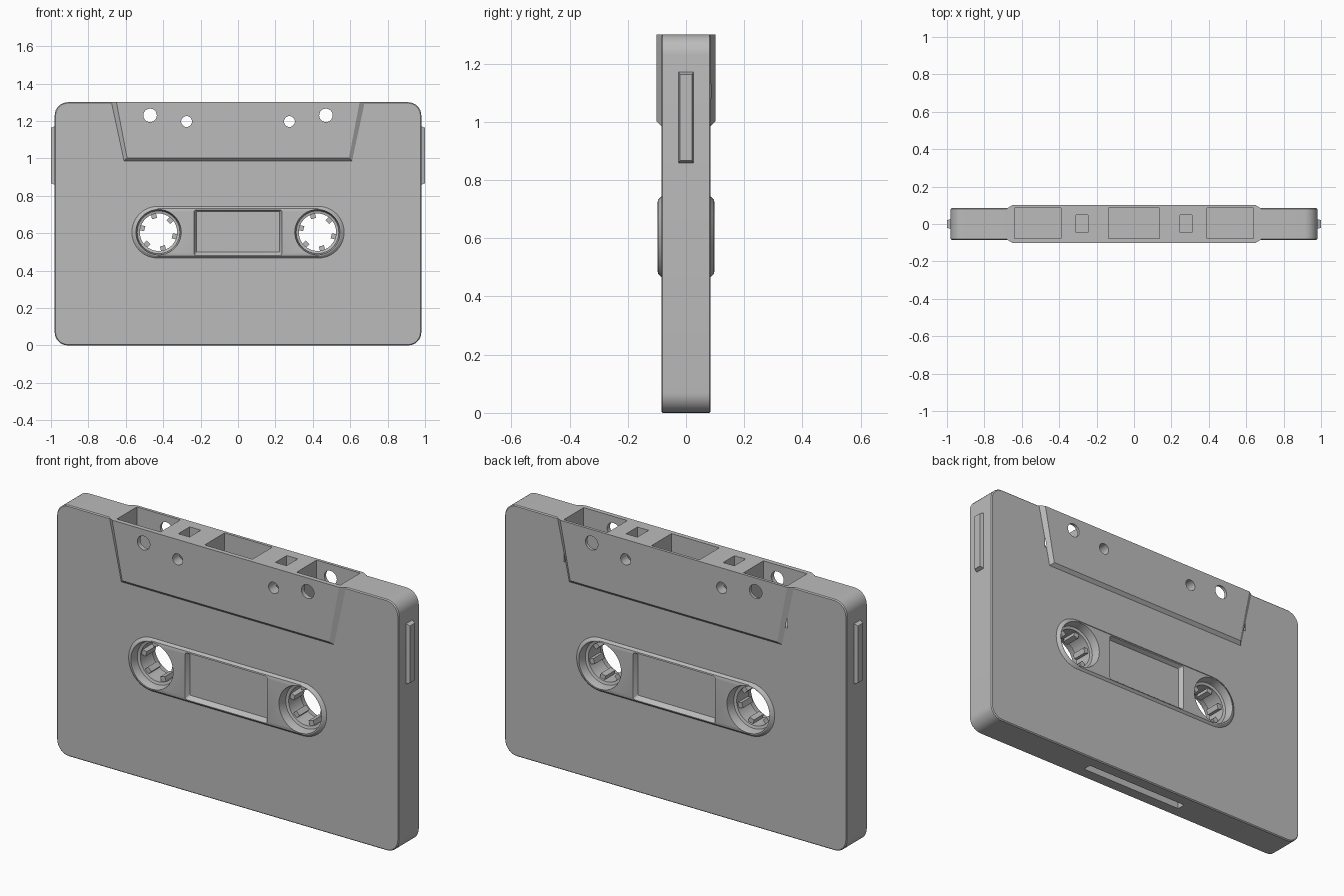
import bpy, bmesh
from math import sin, cos, pi, radians
from mathutils import Matrix

cube = bpy.data.objects.get("Cube")
if cube:
    bpy.data.objects.remove(cube, do_unlink=True)

grey = bpy.data.materials.new("grey plastic")
grey.use_nodes = True
colour = (0.5, 0.5, 0.5, 1)
grey.diffuse_color = colour
grey.node_tree.nodes["Principled BSDF"].inputs["Base Color"].default_value = colour


def finish(name, bm):
    bmesh.ops.recalc_face_normals(bm, faces=bm.faces)
    mesh = bpy.data.meshes.new(name)
    bm.to_mesh(mesh)
    bm.free()
    mesh.materials.append(grey)
    ob = bpy.data.objects.new(name, mesh)
    bpy.context.collection.objects.link(ob)
    return ob


def loft(name, sections, closed=False):
    """Skin equal-length (x, z) outlines placed at depths y."""
    bm = bmesh.new()
    rings = [[bm.verts.new((x, y, z)) for x, z in pts] for pts, y in sections]
    n = len(rings[0])
    pairs = list(zip(rings, rings[1:]))
    if closed:
        pairs.append((rings[-1], rings[0]))
    else:
        bm.faces.new(rings[0])
        bm.faces.new(rings[-1])
    for a, b in pairs:
        for i in range(n):
            j = (i + 1) % n
            bm.faces.new((a[i], a[j], b[j], b[i]))
    return finish(name, bm)


def rounded(hx, z0, z1, r, cx=0, seg=8):
    """Rounded rectangle outline."""
    pts = []
    corners = ((hx - r, z1 - r), (r - hx, z1 - r), (r - hx, z0 + r), (hx - r, z0 + r))
    for k, (x, z) in enumerate(corners):
        for i in range(seg + 1):
            a = (k + i / seg) * pi / 2
            pts.append((cx + x + r * cos(a), z + r * sin(a)))
    return pts


def circle(cx, cz, r, n=40):
    return [(cx + r * cos(2 * pi * i / n), cz + r * sin(2 * pi * i / n)) for i in range(n)]


def box(name, x0, x1, y0, y1, z0, z1):
    rect = [(x0, z0), (x1, z0), (x1, z1), (x0, z1)]
    return loft(name, [(rect, y0), (rect, y1)])


def combine(target, tool, operation):
    mod = target.modifiers.new(operation, "BOOLEAN")
    mod.operation, mod.solver, mod.object = operation, "EXACT", tool
    bpy.context.view_layer.objects.active = target
    bpy.ops.object.modifier_apply(modifier=mod.name)
    bpy.data.objects.remove(tool, do_unlink=True)


def smooth(ob, angle=25):
    bpy.ops.object.select_all(action="DESELECT")
    ob.select_set(True)
    bpy.context.view_layer.objects.active = ob
    bpy.ops.object.shade_smooth_by_angle(angle=radians(angle))


HUB_X, HUB_Z = 0.425, 0.605

# Shell with rounded corners
full, trim = rounded(0.98, 0, 1.3, 0.07), rounded(0.975, 0.005, 1.295, 0.065)
shell = loft("cassette_shell", [(trim, -0.085), (full, -0.08), (full, 0.08), (trim, 0.085)])

# Thick tape-head section along the top edge
wide = [(-0.612, 0.984), (0.612, 0.984), (0.68, 1.3), (-0.68, 1.3)]
slim = [(-0.593, 1.002), (0.593, 1.002), (0.65, 1.3), (-0.65, 1.3)]
combine(shell, loft("head_section", [(slim, -0.101), (wide, -0.083), (wide, 0.083), (slim, 0.101)]), "UNION")

# Raised pill around the hubs
pill = [(rounded(hx, HUB_Z - r, HUB_Z + r, r - 0.001, seg=12), y) for hx, r, y in
        ((0.54, 0.115, -0.098), (0.552, 0.127, -0.096), (0.57, 0.14, -0.083),
         (0.57, 0.14, 0.083), (0.552, 0.127, 0.096), (0.54, 0.115, 0.098))]
combine(shell, loft("hub_surround", pill), "UNION")

# Window recesses with sloping walls, both faces
for s in (-1, 1):
    outer, inner = rounded(0.238, 0.475, 0.728, 0.01, seg=3), rounded(0.222, 0.498, 0.715, 0.006, seg=3)
    combine(shell, loft("window_cut", [(outer, s * 0.105), (inner, s * 0.075)]), "DIFFERENCE")

for s in (-1, 1):
    # Hub holes flaring towards each face
    flare = [(circle(s * HUB_X, HUB_Z, r), y) for r, y in
             ((0.124, -0.11), (0.114, -0.06), (0.114, 0.06), (0.124, 0.11))]
    combine(shell, loft("hub_cut", flare), "DIFFERENCE")
    # Top pockets
    combine(shell, box("pocket_cut", s * 0.515 - 0.125, s * 0.515 + 0.125, -0.077, 0.086, 1.08, 1.4), "DIFFERENCE")
    combine(shell, box("slot_cut", s * 0.278 - 0.032, s * 0.278 + 0.032, -0.045, 0.047, 1.1, 1.4), "DIFFERENCE")
    # Locating holes
    for x, z, r in ((0.47, 1.23, 0.036), (0.275, 1.197, 0.029)):
        ring = circle(s * x, z, r, 24)
        combine(shell, loft("locating_cut", [(ring, -0.2), (ring, 0.2)]), "DIFFERENCE")
combine(shell, box("head_pocket_cut", -0.137, 0.137, -0.077, 0.086, 1.08, 1.4), "DIFFERENCE")

# Slot in the bottom edge
combine(shell, box("bottom_slot_cut", -0.3, 0.3, -0.022, 0.022, -0.1, 0.05), "DIFFERENCE")
smooth(shell)

for s, side in ((-1, "right"), (1, "left")):
    # Drive hub: ring with six teeth
    hub = loft(side + "_hub_ring", [(circle(s * HUB_X, HUB_Z, r), y) for r, y in
               ((0.118, -0.055), (0.1, -0.05), (0.1, 0.05), (0.118, 0.055))], closed=True)
    smooth(hub)
    for i in range(6):
        tooth = box(f"{side}_hub_tooth_{i + 1}", 0.076, 0.105, -0.04, 0.04, -0.014, 0.014)
        tooth.data.transform(Matrix.Translation((s * HUB_X, 0, HUB_Z)) @
                             Matrix.Rotation(i * pi / 3 + 0.25, 4, "Y"))
    # Raised side rib with sloping edges
    bm = bmesh.new()
    bmesh.ops.create_cube(bm, size=1, matrix=Matrix.Translation((s * 0.985, 0, 1.015)) @
                          Matrix.Diagonal((0.03, 0.056, 0.32, 1)))
    for v in bm.verts:
        if abs(v.co.x) > 0.99:
            v.co.y *= 0.75
            v.co.z += 0.012 if v.co.z < 1.015 else -0.012
    finish(side + "_side_rib", bm)
